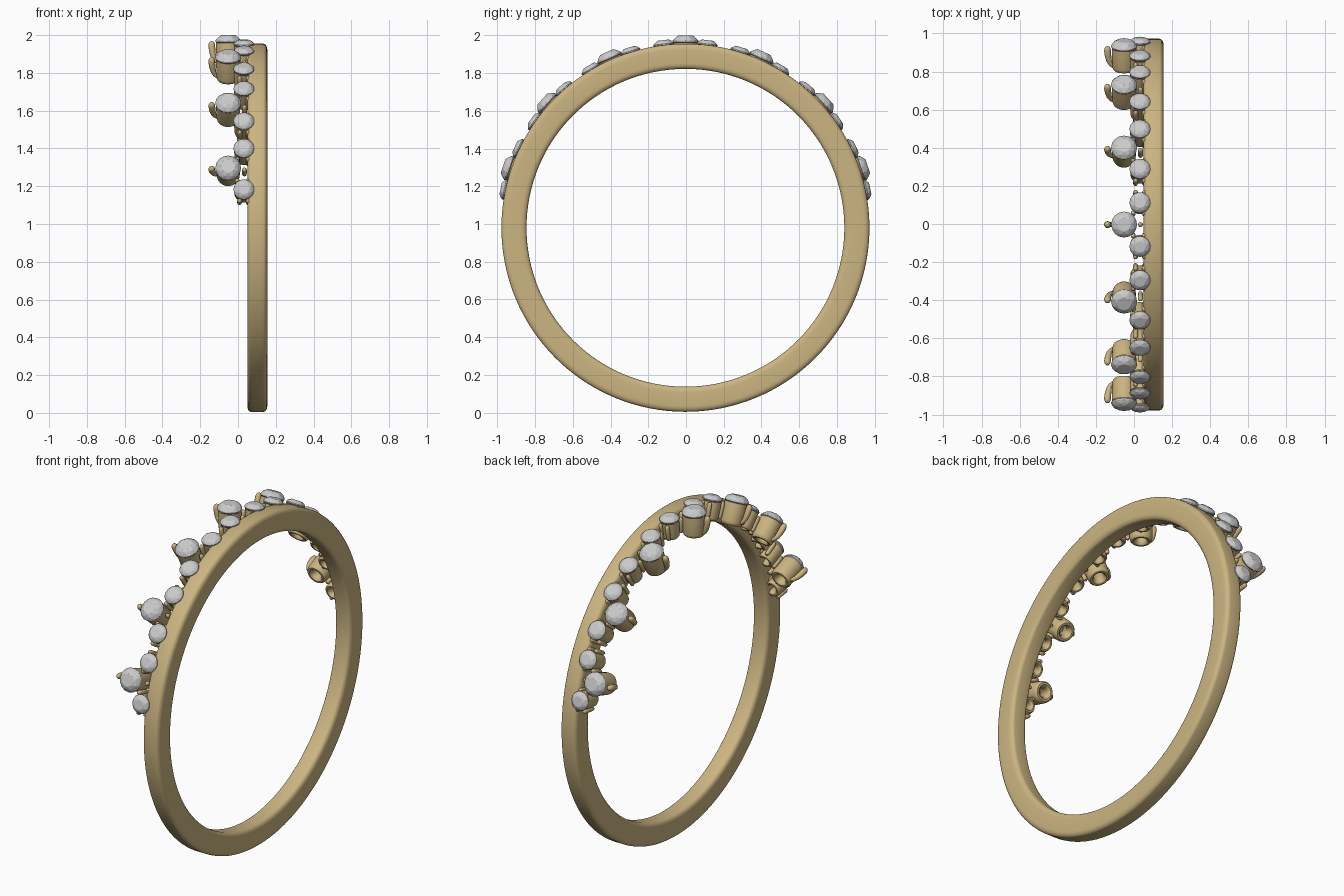
import bpy, bmesh
from math import sin, cos, pi, radians
from mathutils import Matrix, Vector

if "Cube" in bpy.data.objects:
    bpy.data.objects.remove(bpy.data.objects["Cube"])

CY, CZ = -0.003, 0.98          # centre of the ring
gold = bpy.data.materials.new("gold")
gold.diffuse_color = (0.60, 0.46, 0.22, 1)
gold.use_nodes = True
gold.node_tree.nodes["Principled BSDF"].inputs["Base Color"].default_value = gold.diffuse_color


def mesh_from(bm, name, mat=None):
    bmesh.ops.recalc_face_normals(bm, faces=bm.faces)
    me = bpy.data.meshes.new(name)
    bm.to_mesh(me)
    bm.free()
    if mat:
        me.materials.append(mat)
        me.shade_smooth()
        me.set_sharp_from_angle(angle=radians(40))
    return me


def lathe(name, profile, n, closed=False):
    """Spin (radius, height, x shift) points about z; closed joins last ring to first."""
    bm = bmesh.new()
    rings = []
    for r, h, dx in profile:
        rings.append([bm.verts.new((r * cos(2 * pi * i / n) + dx, r * sin(2 * pi * i / n), h))
                      for i in range(n)])
    pairs = list(zip(rings, rings[1:]))
    if closed:
        pairs.append((rings[-1], rings[0]))
    else:
        bm.faces.new(rings[0])
        bm.faces.new(rings[-1])
    for a, b in pairs:
        for i in range(n):
            j = (i + 1) % n
            bm.faces.new((a[i], a[j], b[j], b[i]))
    return mesh_from(bm, name, gold)


def gem(name, r, crown):
    """Faceted round stone as the hull of its table, crown, girdle and tip."""
    bm = bmesh.new()
    for n, rad, h, turn in ((8, .55 * r, crown, 0), (8, .82 * r, .62 * crown, .5),
                            (16, r, 0, 0), (16, r, -.1 * r, 0)):
        for i in range(n):
            a = 2 * pi * (i + turn) / n
            bm.verts.new((rad * cos(a), rad * sin(a), h))
    bm.verts.new((0, 0, -.85 * r))
    bmesh.ops.convex_hull(bm, input=bm.verts)
    return mesh_from(bm, name)


def seat(name, r, depth):
    """Open tube with rounded foot, holding a stone."""
    o, f = .94 * r, .9 * r
    pts = [(o, -.006), (o, -.3 * depth), (f, -.85 * depth), (f * .96, -.94 * depth),
           (f * .84, -depth), (f * .66, -depth), (f * .52, -.94 * depth), (f * .47, -.85 * depth),
           (f * .47, -.65 * depth), (r * .85, -.012)]
    return lathe(name, [(a, b, 0) for a, b in pts], 32, True)


def place(name, me, deg, x, rad):
    ob = bpy.data.objects.new(name, me)
    bpy.context.collection.objects.link(ob)
    ob.matrix_world = (Matrix.Translation((x, CY, CZ)) @ Matrix.Rotation(-radians(deg), 4, 'X')
                       @ Matrix.Translation((0, 0, rad)))
    return ob


# band: rounded section spun about the x axis
section = []
for cx, cr, q, f in ((.041, .944, 0, .031), (-.041, .944, 1, .031),
                     (-.041, .873, 2, .031), (.041, .873, 3, .031)):
    for k in range(6):
        a = pi / 2 * (q + k / 5)
        section.append((cr + f * sin(a), cx * .0 + (1 if cx > 0 else -1) * .031 + .022 * cos(a), 0))
band = lathe("band", section, 128, True)
ring = bpy.data.objects.new("band", band)
bpy.context.collection.objects.link(ring)
ring.matrix_world = Matrix.Translation((.102, CY, CZ)) @ Matrix.Rotation(pi / 2, 4, 'Y')

# shared part meshes
RL, RS = .068, .055
big_gem, small_gem = gem("large_stone", RL, .029), gem("small_stone", RS, .02)
big_seat, small_seat = seat("large_seat", RL, .13), seat("small_seat", RS, .11)
claw = lathe("side_claw", [(.004, .006, 0), (.011, .002, 0), (.016, -.007, 0), (.018, -.02, 0),
                           (.017, -.05, .003), (.014, -.08, .009), (.012, -.1, .02),
                           (.009, -.112, .032)], 16)
bead = lathe("bead_prong", [(.003, .013, 0), (.009, .009, 0), (.013, 0, 0), (.013, -.03, 0),
                            (.012, -.07, 0), (.008, -.08, 0)], 14)

# large stones stand off the band on its -x side
BIG = [0, 24.1, 48, 71.3]
for deg in sorted({s * d for d in BIG for s in (-1, 1)}):
    place("large_stone", big_gem, deg, -.052, .991)
    place("large_seat", big_seat, deg, -.052, .985)
    place("side_claw", claw, deg, -.139, .982)
    # bead between the pair of small stones
    place("bead_prong", bead, deg, .034, .955)

    # a pair of small stones beside each large one
    for s in (-1, 1):
        d = deg + s * 6.75
        place("small_stone", small_gem, d, .031, .981)
        place("small_seat", small_seat, d, .031, .976)
        place("bead_prong", bead, d - s * 3.2, .055, .957)
        place("bead_prong", bead, deg + s * 3.6, -.004, .957)
        for x in (.008, .055):
            place("bead_prong", bead, d + s * 3.4, x, .957)
